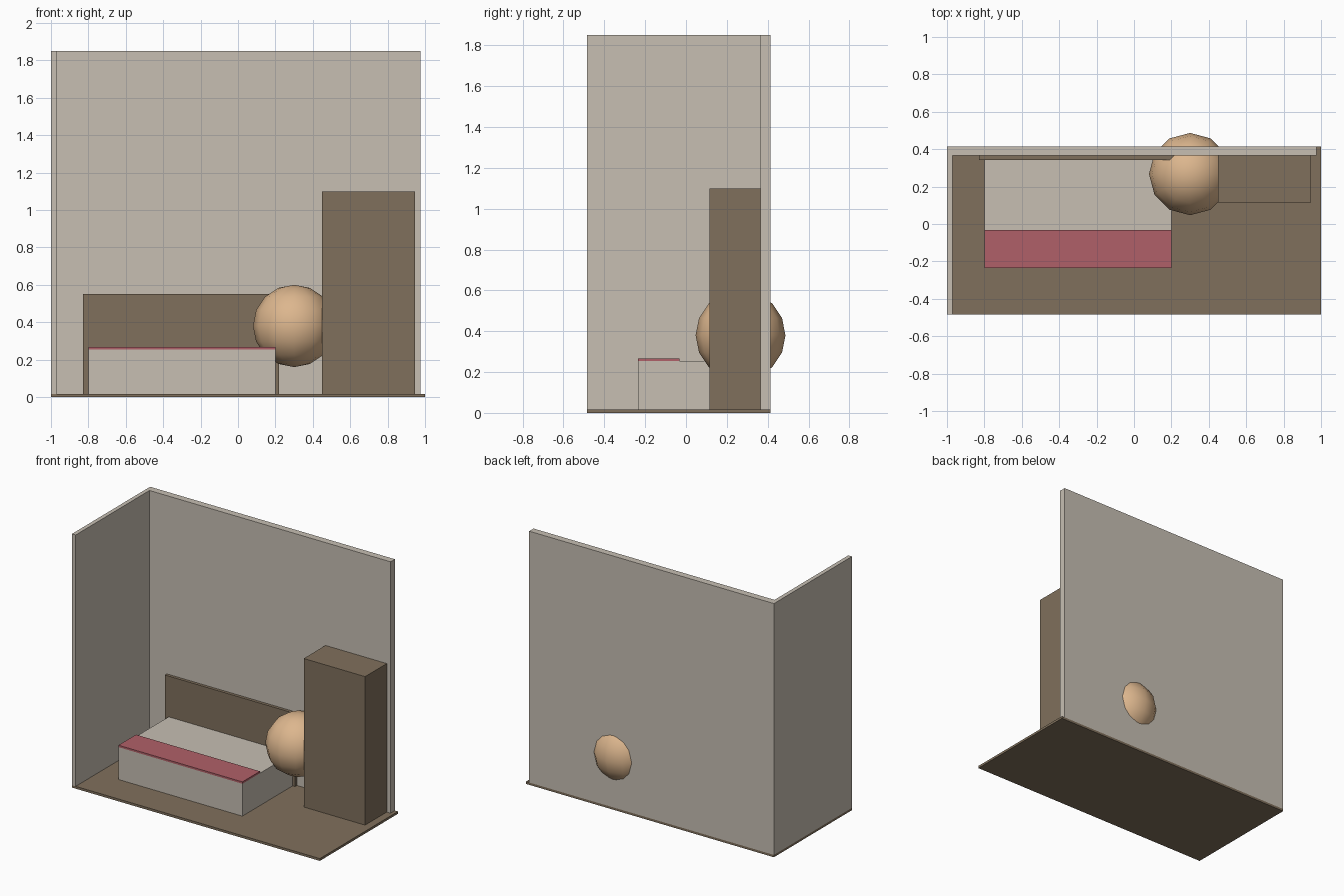
import bpy

cube = bpy.data.objects.get("Cube")
if cube:
    bpy.data.objects.remove(cube, do_unlink=True)


def material(name, rgb):
    mat = bpy.data.materials.new(name)
    mat.use_nodes = True
    mat.diffuse_color = (*rgb, 1)
    mat.node_tree.nodes["Principled BSDF"].inputs["Base Color"].default_value = (*rgb, 1)
    return mat


plaster = material("warm_grey", (0.57, 0.52, 0.45))
wood = material("brown_wood", (0.216, 0.162, 0.107))
cloth = material("dusty_red", (0.434, 0.117, 0.138))
tan = material("light_tan", (0.72, 0.47, 0.27))


def box(name, mat, x, y, z):
    """Box given by its (min, max) range on each axis."""
    spans = (x, y, z)
    bpy.ops.mesh.primitive_cube_add(size=1, location=[(a + b) / 2 for a, b in spans])
    obj = bpy.context.object
    obj.name = name
    obj.scale = [b - a for a, b in spans]
    bpy.ops.object.transform_apply(location=False, rotation=False, scale=True)
    obj.data.materials.append(mat)
    return obj


FLOOR = 0.017      # top of the floor slab
FRONT = -0.485     # front edge of the room
WALL = 0.365       # inner face of the back wall
BACK = 0.415       # outer face of the back wall
BED_TOP = 0.253

# Room shell
box("floor", wood, (-1, 1), (FRONT, BACK), (0, FLOOR))
box("back_wall", plaster, (-1, 0.975), (WALL, BACK), (FLOOR, 1.85))
box("side_wall", plaster, (-1, -0.97), (FRONT, WALL), (FLOOR, 1.85))

# Bed with headboard and folded blanket
box("headboard", wood, (-0.83, 0.22), (0.343, WALL), (FLOOR, 0.55))
box("mattress", plaster, (-0.8, 0.2), (-0.235, 0.343), (FLOOR, BED_TOP))
box("blanket", cloth, (-0.8, 0.2), (-0.235, -0.033), (BED_TOP, 0.267))

# Wardrobe
box("wardrobe", wood, (0.45, 0.945), (0.115, WALL), (FLOOR, 1.1))

# Ball set through the back wall
bpy.ops.mesh.primitive_uv_sphere_add(segments=12, ring_count=8, radius=0.22,
                                     location=(0.3, 0.267, 0.38))
ball = bpy.context.object
ball.name = "ball"
ball.data.materials.append(tan)
bpy.ops.object.shade_smooth()
